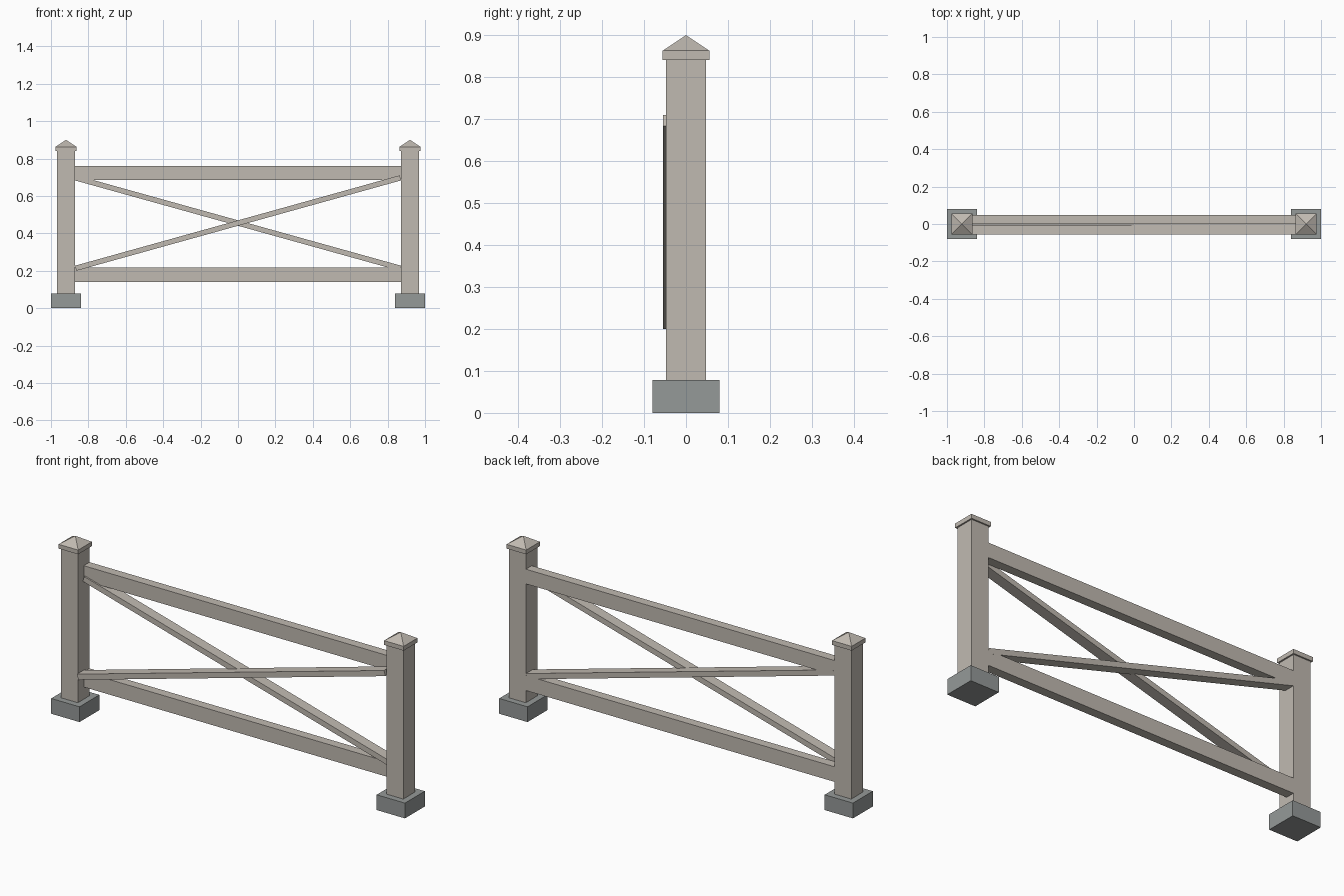
import bpy
import bmesh
import math
from mathutils import Matrix, Vector

cube = bpy.data.objects.get("Cube")
if cube:
    bpy.data.objects.remove(cube, do_unlink=True)


def material(name, rgb):
    mat = bpy.data.materials.new(name)
    mat.use_nodes = True
    color = (*rgb, 1.0)
    mat.diffuse_color = color
    bsdf = next(n for n in mat.node_tree.nodes if n.type == "BSDF_PRINCIPLED")
    bsdf.inputs["Base Color"].default_value = color
    bsdf.inputs["Roughness"].default_value = 0.8
    return mat


wood = material("weathered_wood", (0.53, 0.49, 0.44))
stone = material("grey_stone", (0.30, 0.32, 0.315))


def finish(bm, name, mat):
    mesh = bpy.data.meshes.new(name)
    bmesh.ops.recalc_face_normals(bm, faces=bm.faces)
    bm.to_mesh(mesh)
    bm.free()
    mesh.materials.append(mat)
    obj = bpy.data.objects.new(name, mesh)
    bpy.context.collection.objects.link(obj)
    return obj


def box(name, low, high, mat, tilt=0.0):
    """Box between two corners, tilted about its centre around the y axis."""
    low, high = Vector(low), Vector(high)
    bm = bmesh.new()
    bmesh.ops.create_cube(bm, size=1.0)
    bmesh.ops.scale(bm, vec=high - low, verts=bm.verts)
    obj = finish(bm, name, mat)
    obj.location = (low + high) / 2
    obj.rotation_euler.y = tilt
    return obj


def post_cap(name, x, half, z_low, z_eave, z_tip):
    """Square slab whose top rises to a pyramid."""
    bm = bmesh.new()
    bmesh.ops.create_cube(bm, size=1.0)
    bmesh.ops.scale(bm, vec=(2 * half, 2 * half, z_eave - z_low), verts=bm.verts)
    bmesh.ops.translate(bm, vec=(x, 0, (z_low + z_eave) / 2), verts=bm.verts)
    top = max(bm.faces, key=lambda f: f.calc_center_median().z)
    tip = bmesh.ops.poke(bm, faces=[top])["verts"][0]
    tip.co.z = z_tip
    return finish(bm, name, wood)


# Posts with stone footings and pointed caps
POST_X, POST, FOOT = 0.92, 0.048, 0.08
for side, x in (("left", POST_X), ("right", -POST_X)):
    box(side + "_footing", (x - FOOT, -FOOT, 0), (x + FOOT, FOOT, 0.078), stone)
    box(side + "_post", (x - POST, -POST, 0.02), (x + POST, POST, 0.845), wood)
    post_cap(side + "_post_cap", x, 0.0555, 0.841, 0.863, 0.9)

# Horizontal rails, flush with the back of the posts
END = POST_X - POST
for name, z_low, z_high in (("lower_rail", 0.14, 0.217), ("upper_rail", 0.685, 0.76)):
    box(name, (-END, 0, z_low), (END, 0.047, z_high), wood)

# Crossed braces, one in front of the other
run, rise, mid, thick = 1.736, 0.483, 0.455, 0.028
half = math.hypot(run, rise) / 2
angle = math.atan2(rise, run)
for name, y_low, y_high, tilt in (("front_brace", -0.055, 0.0, -angle),
                                  ("back_brace", -0.008, 0.0472, angle)):
    box(name, (-half, y_low, mid - thick / 2), (half, y_high, mid + thick / 2), wood, tilt)
